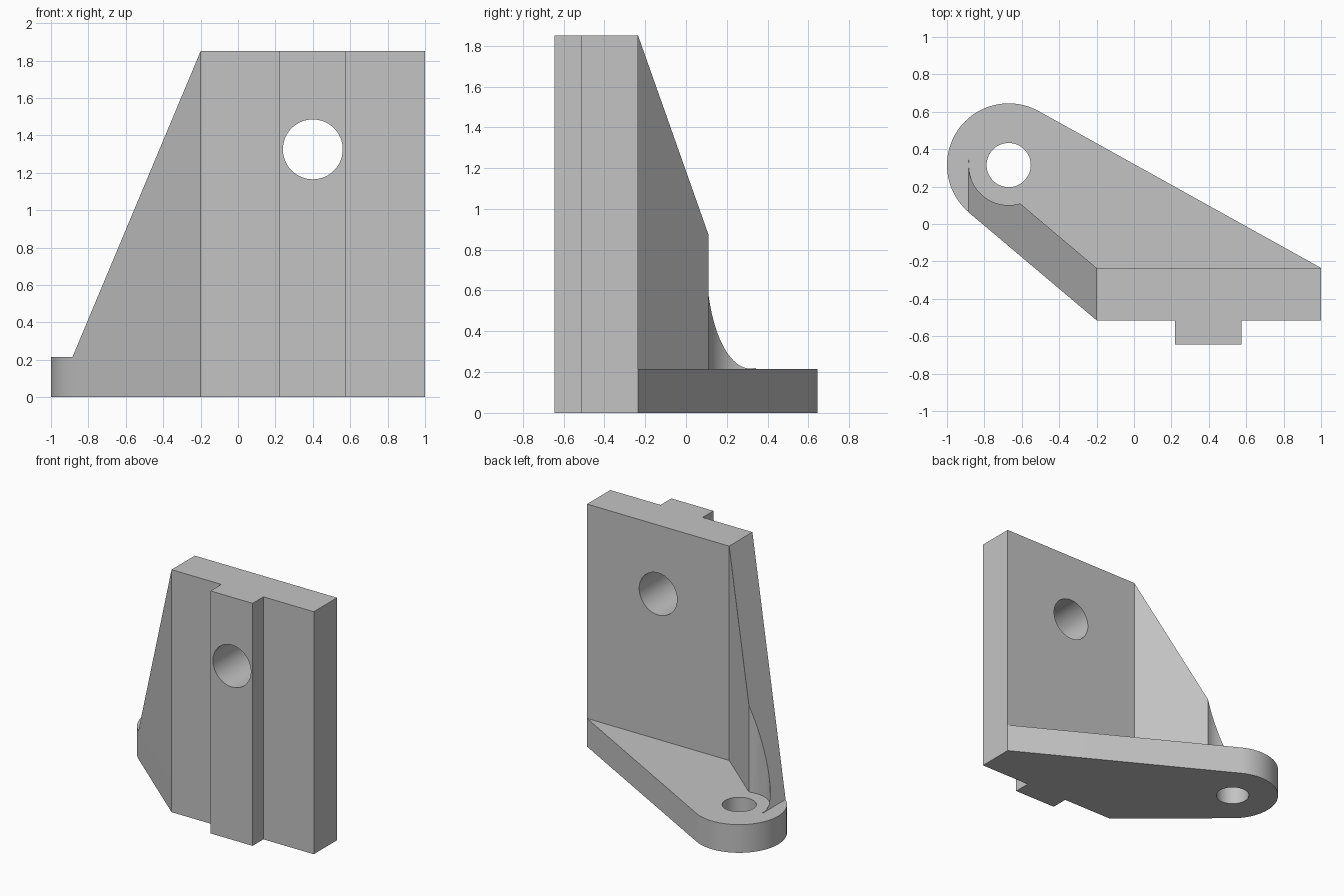
import bpy, bmesh
from math import atan2, asin, hypot, pi, cos, sin
from mathutils import Matrix

cube = bpy.data.objects.get("Cube")
if cube:
    bpy.data.objects.remove(cube, do_unlink=True)

# Shared dimensions
LEFT, RIGHT = -0.2, 1.0
FRONT, BACK, RAIL = -0.515, -0.235, -0.645
HEIGHT, BASE = 1.85, 0.215
EYE_X, EYE_Y, EYE_R = -0.67, 0.315, 0.33
TIP_X = -0.885

grey = bpy.data.materials.new("plain grey")
grey.use_nodes = True
colour = (0.55, 0.55, 0.55, 1)
grey.diffuse_color = colour
grey.node_tree.nodes["Principled BSDF"].inputs["Base Color"].default_value = colour


def finish(bm, name):
    bmesh.ops.remove_doubles(bm, verts=bm.verts, dist=0.0001)
    bmesh.ops.recalc_face_normals(bm, faces=bm.faces)
    mesh = bpy.data.meshes.new(name)
    bm.to_mesh(mesh)
    bm.free()
    mesh.materials.append(grey)
    obj = bpy.data.objects.new(name, mesh)
    bpy.context.collection.objects.link(obj)
    return obj


def prism(name, outline, bottom, top):
    """Extrude a plan outline; top gives the height at each x."""
    bm = bmesh.new()
    low = [bm.verts.new((x, y, bottom)) for x, y in outline]
    high = [bm.verts.new((x, y, top(x))) for x, y in outline]
    bm.faces.new(low)
    bm.faces.new(high)
    for i in range(len(low)):
        bm.faces.new((low[i - 1], low[i], high[i], high[i - 1]))
    return finish(bm, name)


def bore(obj, centre, radius, length, axis="Z"):
    """Cut a round hole, then remove the cutter."""
    bm = bmesh.new()
    turn = Matrix.Rotation(pi / 2, 4, "X") if axis == "Y" else Matrix()
    bmesh.ops.create_cone(bm, cap_ends=True, segments=96, radius1=radius,
                          radius2=radius, depth=length,
                          matrix=Matrix.Translation(centre) @ turn)
    cutter = finish(bm, "hole_cutter")
    cutter.hide_render = True
    mod = obj.modifiers.new("hole", "BOOLEAN")
    mod.operation = "DIFFERENCE"
    mod.solver = "EXACT"
    mod.object = cutter
    bpy.context.view_layer.objects.active = obj
    bpy.ops.object.modifier_apply(modifier=mod.name)
    bpy.data.objects.remove(cutter, do_unlink=True)


def tangent_angle(x, y, side):
    """Angle on the rounded end where a line from (x, y) touches it."""
    dx, dy = EYE_X - x, EYE_Y - y
    return atan2(dy, dx) + side * (asin(EYE_R / hypot(dx, dy)) + pi / 2)


# Upright plate with the guide rail down its front
upright = prism("upright_plate", [
    (LEFT, FRONT), (0.22, FRONT), (0.22, RAIL), (0.575, RAIL),
    (0.575, FRONT), (RIGHT, FRONT), (RIGHT, BACK), (LEFT, BACK)],
    0, lambda x: HEIGHT)
bore(upright, (0.4, -0.4, 1.325), 0.16, 1, "Y")

# Foot plate tapering into a rounded eye
start = tangent_angle(RIGHT, BACK, -1)
end = tangent_angle(LEFT, FRONT, 1) % (2 * pi)
steps = 48
angles = [start + (end - start) * i / steps for i in range(steps + 1)]
arc = [(EYE_X + EYE_R * cos(a), EYE_Y + EYE_R * sin(a)) for a in angles]
foot = prism("foot_plate", [(LEFT, FRONT), (LEFT, BACK), (RIGHT, BACK)] + arc,
             0, lambda x: BASE)
bore(foot, (EYE_X, EYE_Y, 0.1), 0.118, 1)

# Sloping side web, relieved around the eye
tip_y = arc[-1][1]
web = prism("side_web", [(LEFT, FRONT), (LEFT, BACK),
                         (TIP_X, tip_y + BACK - FRONT), (TIP_X, tip_y)],
            BASE, lambda x: BASE + (HEIGHT - BASE) * (x - TIP_X) / (LEFT - TIP_X))
bore(web, (EYE_X, EYE_Y, 1), 0.214, 3)

# Smooth the round walls and keep the machined edges crisp
for obj in bpy.context.selected_objects:
    obj.select_set(False)
for obj in (upright, foot, web):
    obj.select_set(True)
bpy.context.view_layer.objects.active = upright
bpy.ops.object.shade_smooth_by_angle(angle=pi / 6)
